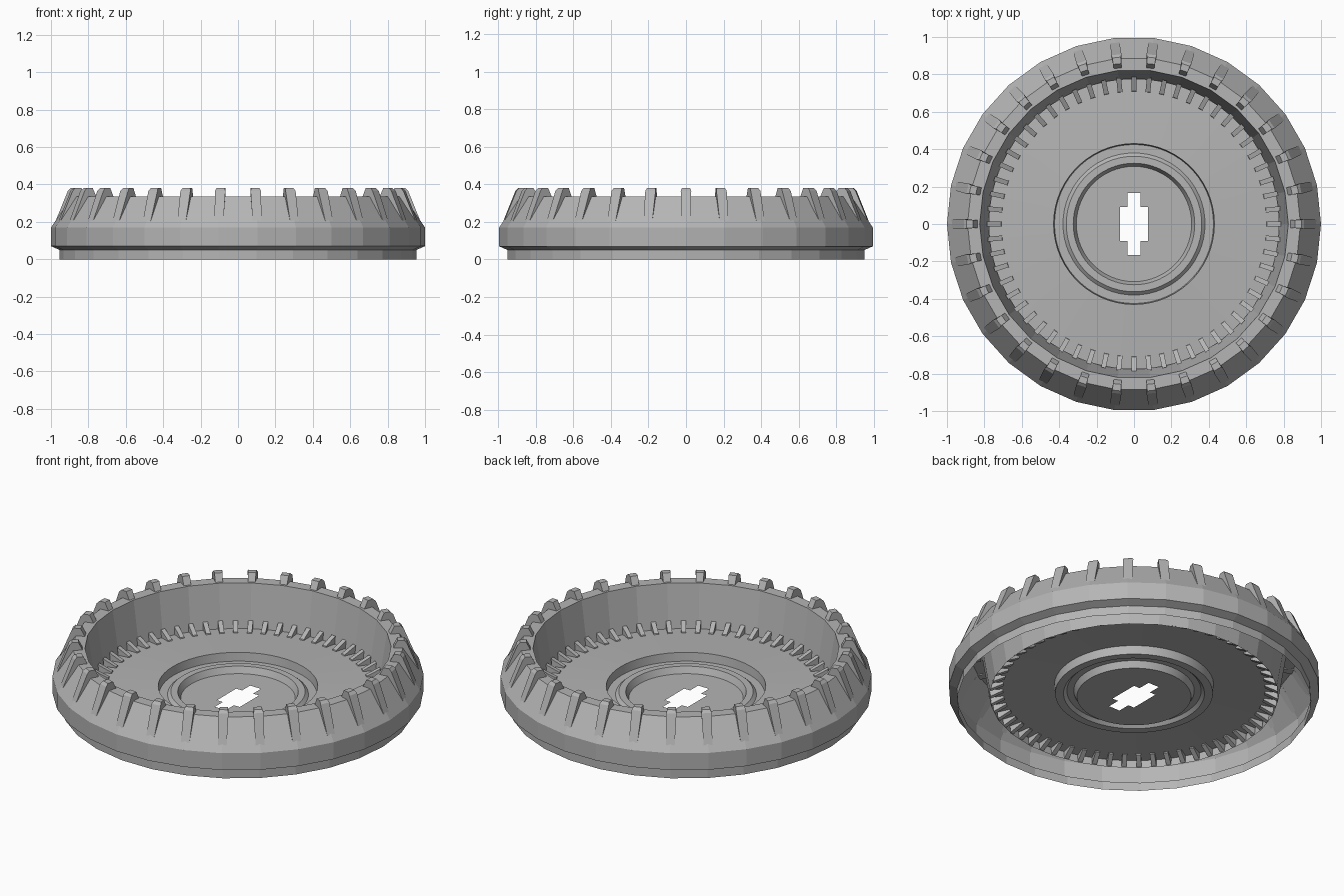
import bpy, bmesh, math

if "Cube" in bpy.data.objects:
    bpy.data.objects.remove(bpy.data.objects["Cube"])

grey = bpy.data.materials.new("mid_grey")
grey.diffuse_color = (0.46, 0.46, 0.46, 1)
grey.use_nodes = True
grey.node_tree.nodes["Principled BSDF"].inputs["Base Color"].default_value = grey.diffuse_color


def finish(name, bm, smooth=False):
    bmesh.ops.recalc_face_normals(bm, faces=bm.faces)
    mesh = bpy.data.meshes.new(name)
    bm.to_mesh(mesh)
    bm.free()
    mesh.materials.append(grey)
    ob = bpy.data.objects.new(name, mesh)
    bpy.context.collection.objects.link(ob)
    if smooth:
        bpy.ops.object.select_all(action='DESELECT')
        ob.select_set(True)
        bpy.context.view_layer.objects.active = ob
        bpy.ops.object.shade_smooth_by_angle(angle=math.radians(25))
    return ob


def lathe(name, profile, sides, smooth=False):
    """Revolve an open (radius, height) profile around z."""
    bm = bmesh.new()
    rings = []
    for r, z in profile:
        rings.append([bm.verts.new((r * math.cos(2 * math.pi * i / sides),
                                    r * math.sin(2 * math.pi * i / sides), z))
                      for i in range(sides)])
    for a, b in zip(rings, rings[1:]):
        for i in range(sides):
            j = (i + 1) % sides
            bm.faces.new((a[i], a[j], b[j], b[i]))
    return finish(name, bm, smooth)


def tooth_ring(name, profile, count):
    """Radial teeth from a closed side profile of (radius, height, half width)."""
    bm = bmesh.new()
    for k in range(count):
        t = 2 * math.pi * k / count
        c, s = math.cos(t), math.sin(t)
        left, right = ([bm.verts.new((r * c - side * w * s, r * s + side * w * c, z))
                        for r, z, w in profile] for side in (1, -1))
        bm.faces.new(left)
        bm.faces.new(right[::-1])
        n = len(profile)
        for i in range(n):
            j = (i + 1) % n
            bm.faces.new((left[j], left[i], right[i], right[j]))
    return finish(name, bm)


# Hollow faceted rim: foot, step, side band, bevel, top and inner wall
lathe("rim_shell", [(0.955, 0), (0.955, 0.05), (1, 0.07), (1, 0.17),
                    (0.89, 0.335), (0.825, 0.335), (0.778, 0.04)], 30)

# Dished plate with a recessed, ribbed hub
lathe("dish_plate", [(0.777, 0.085), (0.43, 0.105), (0.425, 0.055), (0.38, 0.055),
                     (0.362, 0.072), (0.325, 0.072), (0.308, 0.035)], 60, True)

# Hub floor with a stepped slot cut through it
bm = bmesh.new()
quarter = [(0.075, 0.0), (0.075, 0.09), (0.036, 0.09), (0.036, 0.165)]
slot = quarter + [(-x, y) for x, y in quarter[::-1]]
slot += [(-x, -y) for x, y in quarter[1:]] + [(x, -y) for x, y in quarter[:0:-1]]
disc = [(0.308 * math.cos(math.pi * i / 30), 0.308 * math.sin(math.pi * i / 30))
        for i in range(60)]
edges = []
for loop in (disc, slot):
    vs = [bm.verts.new((x, y, 0.035)) for x, y in loop]
    edges += [bm.edges.new((vs[i - 1], vs[i])) for i in range(len(vs))]
bmesh.ops.triangle_fill(bm, use_beauty=True, use_dissolve=False, edges=edges,
                        normal=(0, 0, 1))
finish("hub_floor", bm)

# Tapered teeth over the rim bevel
tooth_ring("rim_teeth", [(0.975, 0.205, 0.024), (0.91, 0.365, 0.028), (0.895, 0.38, 0.022),
                         (0.86, 0.38, 0.022), (0.835, 0.33, 0.02), (0.89, 0.33, 0.024)], 30)

# Small wedge teeth around the plate edge
tooth_ring("plate_teeth", [(0.705, 0.08), (0.71, 0.095), (0.785, 0.13), (0.775, 0.045)]
           and [(0.705, 0.08, 0.013), (0.71, 0.095, 0.013),
                (0.785, 0.13, 0.013), (0.775, 0.045, 0.013)], 60)
